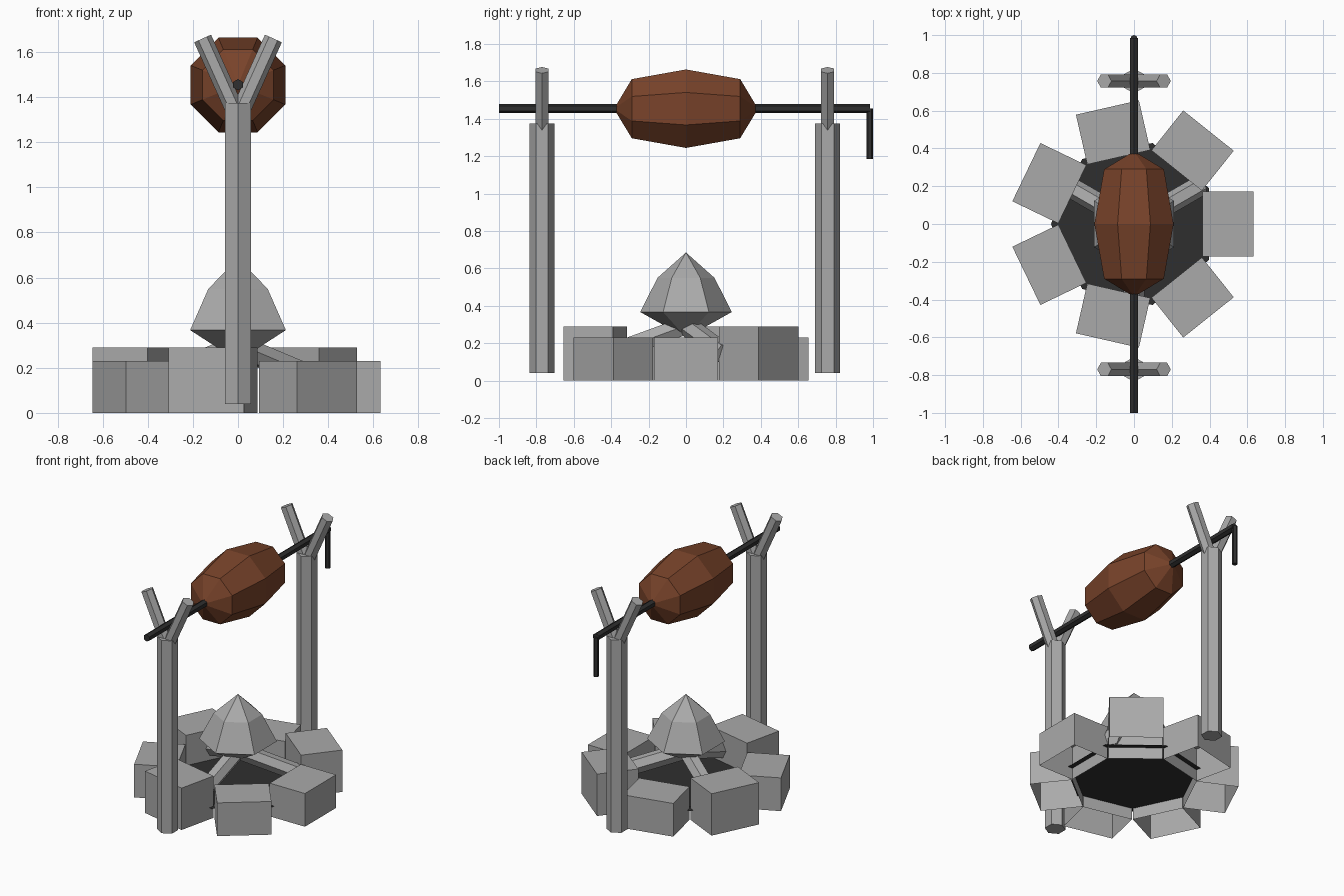
import bpy, bmesh, math
from mathutils import Vector, Matrix

if "Cube" in bpy.data.objects:
    bpy.data.objects.remove(bpy.data.objects["Cube"])


def material(name, rgb):
    m = bpy.data.materials.new(name)
    m.diffuse_color = (*rgb, 1)
    m.use_nodes = True
    m.node_tree.nodes["Principled BSDF"].inputs["Base Color"].default_value = m.diffuse_color
    return m


GREY = material("grey stone", (0.40, 0.40, 0.40))
BLACK = material("charcoal black", (0.028, 0.028, 0.028))
BROWN = material("roast brown", (0.19, 0.056, 0.023))


def finish(bm, name, mat):
    if any(len(e.link_faces) == 2 for e in bm.edges):
        bmesh.ops.recalc_face_normals(bm, faces=bm.faces)
    me = bpy.data.meshes.new(name)
    bm.to_mesh(me)
    bm.free()
    me.materials.append(mat)
    ob = bpy.data.objects.new(name, me)
    bpy.context.collection.objects.link(ob)
    return ob


def lathe(name, mat, rings, sides, origin, axis=(0, 0, 1), ref=(0, 1, 0), turn=0.0):
    """Faceted solid from (distance, radius) pairs along an axis; radius 0 is a point."""
    axis = Vector(axis).normalized()
    u = (Vector(ref) - axis * axis.dot(Vector(ref))).normalized()
    v = axis.cross(u)
    bm = bmesh.new()
    loops = []
    for d, r in rings:
        c = Vector(origin) + axis * d
        if r == 0:
            loops.append([bm.verts.new(c)] * sides)
        else:
            angles = [turn + math.tau * i / sides for i in range(sides)]
            loops.append([bm.verts.new(c + (u * math.cos(a) + v * math.sin(a)) * r)
                          for a in angles])
    for a, b in zip(loops, loops[1:]):
        for i in range(sides):
            j = (i + 1) % sides
            quad = list(dict.fromkeys((a[i], a[j], b[j], b[i])))
            bm.faces.new(quad)
    for loop, (d, r) in ((loops[0], rings[0]), (loops[-1], rings[-1])):
        if r > 0:
            bm.faces.new(loop)
    return finish(bm, name, mat)


def rod(name, mat, start, end, radius, ref=(0, 1, 0), turn=0.0):
    d = Vector(end) - Vector(start)
    return lathe(name, mat, [(0, radius), (d.length, radius)], 6, start, d, ref, turn)


# Ring of seven stones, alternating low and tall, open underneath
for k in range(7):
    h = 0.29 if k % 2 else 0.23
    bm = bmesh.new()
    bmesh.ops.create_cube(bm, size=1)
    m = (Matrix.Rotation(math.tau * k / 7, 4, 'Z')
         @ Matrix.Translation((0.4975, 0, h / 2))
         @ Matrix.Diagonal((0.27, 0.342, h, 1)))
    bmesh.ops.transform(bm, matrix=m, verts=bm.verts)
    bmesh.ops.recalc_face_normals(bm, faces=bm.faces)
    bottom = [f for f in bm.faces if f.normal.z < -0.9]
    bmesh.ops.delete(bm, geom=bottom, context='FACES')
    finish(bm, f"stone_{k + 1}", GREY)

# Flat ash bed, its corners showing between the stones
bm = bmesh.new()
bm.faces.new([bm.verts.new((0.44 * math.cos(a), 0.44 * math.sin(a), 0.08))
              for a in (math.tau * (k + 0.5) / 7 for k in range(7))])
finish(bm, "ash_bed", BLACK)

# Three leaning logs
for k in range(3):
    a = math.radians(30 + 120 * k)
    c, s = math.cos(a), math.sin(a)
    rod(f"log_{k + 1}", GREY, (0, 0, 0.295), (0.41 * c, 0.41 * s, 0.145), 0.055,
        ref=(0, 0, 1), turn=math.pi / 6)

# Faceted flame
lathe("flame", GREY, [(0.23, 0), (0.367, 0.245), (0.55, 0.152), (0.685, 0)], 6, (0, 0, 0))

# Forked posts
for side, y in (("front", -0.77), ("back", 0.757)):
    rod(f"{side}_post", GREY, (0, y, 0.04), (0, y, 1.375), 0.066)
    for s in (-1, 1):
        rod(f"{side}_fork_{'left' if s < 0 else 'right'}", GREY,
            (s * 0.015, y, 1.345), (s * 0.157, y, 1.66), 0.041, turn=math.pi / 6)

# Spit with crank handle
rod("spit", BLACK, (0, -1, 1.455), (0, 0.985, 1.455), 0.025, ref=(0, 0, 1))
rod("spit_handle", BLACK, (0, 0.983, 1.185), (0, 0.983, 1.455), 0.018)

# Eight-sided roast
lathe("roast", BROWN, [(-0.385, 0), (-0.29, 0.171), (0, 0.227), (0.29, 0.171), (0.385, 0)],
      8, (0, 0, 1.454), axis=(0, 1, 0), ref=(0, 0, 1), turn=math.pi / 8)
